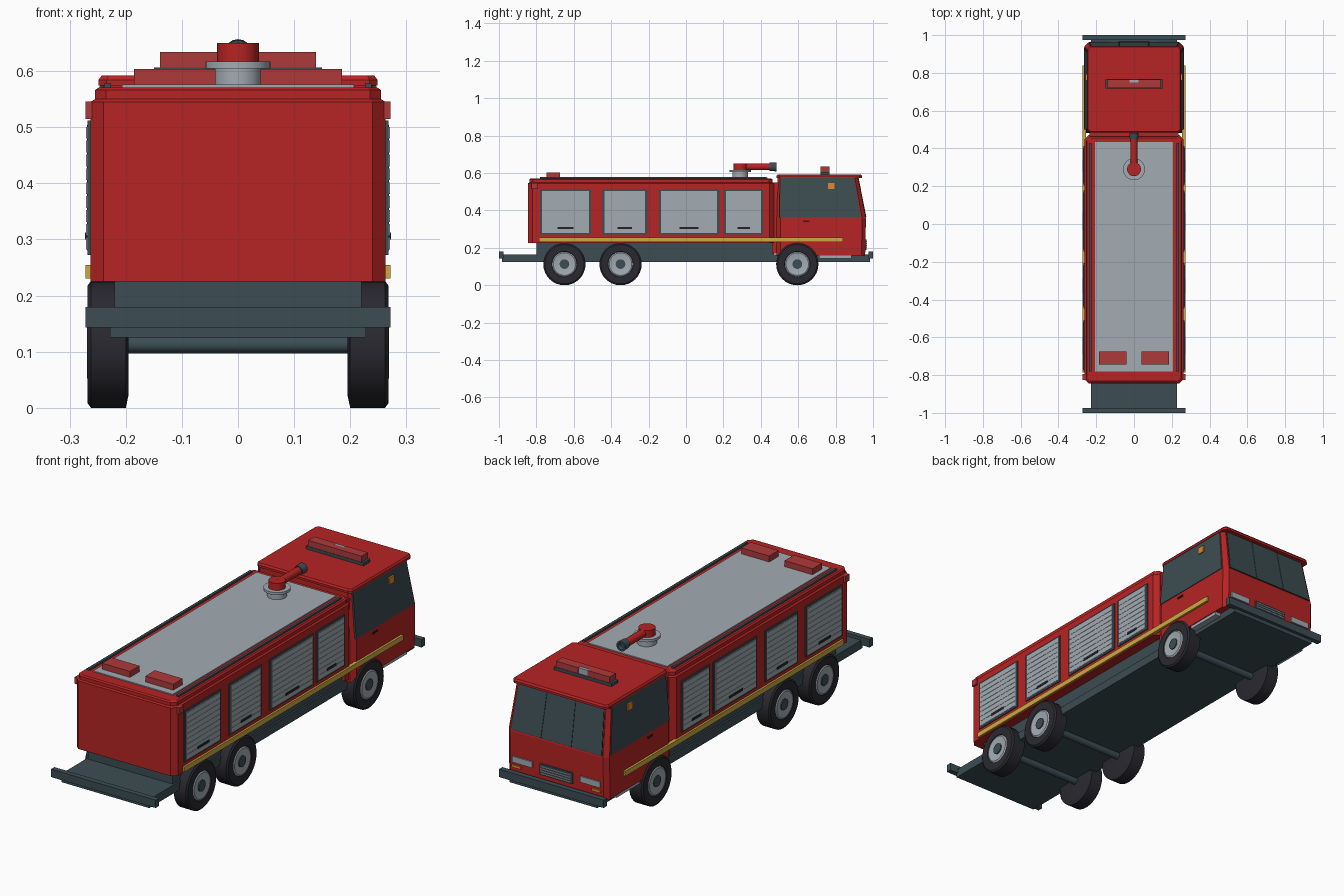
import bpy, bmesh, math
from mathutils import Vector

cube = bpy.data.objects.get("Cube")
if cube:
    bpy.data.objects.remove(cube, do_unlink=True)


def material(name, r, g, b):
    m = bpy.data.materials.new(name)
    m.use_nodes = True
    m.diffuse_color = (r, g, b, 1)
    m.node_tree.nodes["Principled BSDF"].inputs["Base Color"].default_value = (r, g, b, 1)
    return m


RED = material("fire_red", 0.47, 0.017, 0.017)
LAMP = material("lamp_red", 0.42, 0.042, 0.042)
SLATE = material("dark_slate", 0.045, 0.075, 0.088)
GLASS = material("window_glass", 0.045, 0.072, 0.082)
GREY = material("light_grey", 0.36, 0.41, 0.45)
TYRE = material("tyre_rubber", 0.022, 0.022, 0.029)
YELLOW = material("stripe_yellow", 0.62, 0.40, 0.055)
ORANGE = material("marker_orange", 0.75, 0.25, 0.02)
BLACK = material("trim_black", 0.015, 0.018, 0.02)


def loft(name, rings, mat, mirror=False, smooth=False):
    """Skin a list of equal-length point rings and cap both ends."""
    bm = bmesh.new()
    rows = [[bm.verts.new(p) for p in ring] for ring in rings]
    n = len(rows[0])
    for a, b in zip(rows, rows[1:]):
        for i in range(n):
            j = (i + 1) % n
            bm.faces.new((a[i], a[j], b[j], b[i]))
    bm.faces.new(rows[0])
    bm.faces.new(rows[-1])
    bmesh.ops.recalc_face_normals(bm, faces=bm.faces)
    mesh = bpy.data.meshes.new(name)
    bm.to_mesh(mesh)
    bm.free()
    mesh.materials.append(mat)
    ob = bpy.data.objects.new(name, mesh)
    bpy.context.collection.objects.link(ob)
    if smooth:
        bpy.ops.object.select_all(action='DESELECT')
        ob.select_set(True)
        bpy.context.view_layer.objects.active = ob
        bpy.ops.object.shade_smooth_by_angle(angle=math.radians(35))
    if mirror:
        ob.modifiers.new("Mirror", 'MIRROR')
    return ob


def ring(x, y0, y1, z, c):
    """Rectangle centred on x with chamfered corners."""
    return [(-x + c, y0, z), (x - c, y0, z), (x, y0 + c, z), (x, y1 - c, z),
            (x - c, y1, z), (-x + c, y1, z), (-x, y1 - c, z), (-x, y0 + c, z)]


def box(name, xs, ys, zs, mat, mirror=False):
    rings = [[(xs[0], ys[0], z), (xs[1], ys[0], z), (xs[1], ys[1], z), (xs[0], ys[1], z)] for z in zs]
    return loft(name, rings, mat, mirror)


def panel(name, corners, offset, depth, mat, mirror=False):
    """Thin plate on a sloping face, corners counter-clockwise from outside."""
    p = [Vector(c) for c in corners]
    n = (p[1] - p[0]).cross(p[3] - p[0]).normalized()
    return loft(name, [[q + n * (offset - 0.01) for q in p], [q + n * (offset + depth) for q in p]], mat, mirror)


def lathe(name, profile, centre, axis, mat, mirror=False, segs=32):
    """Revolve (radius, height) pairs around an axis through centre."""
    k = "xyz".index(axis)
    u, v, w = Vector(), Vector(), Vector()
    w[k], u[(k + 1) % 3], v[(k + 2) % 3] = 1, 1, 1
    turns = [2 * math.pi * i / segs for i in range(segs)]
    rings = [[Vector(centre) + w * h + (u * math.cos(t) + v * math.sin(t)) * r for t in turns]
             for r, h in profile]
    return loft(name, rings, mat, mirror, smooth=True)


# Chassis and bumpers
box("chassis", (-0.228, 0.228), (-0.985, 0.985), (0.125, 0.165), SLATE)
for label, y in (("rear", -0.9875), ("front", 0.9875)):
    box(label + "_bumper", (-0.272, 0.272), (y - 0.0125, y + 0.0125), (0.143, 0.18), SLATE)

# Wheels and axles
for label, y in (("rear", -0.65), ("middle", -0.35), ("front", 0.595)):
    at = (0, y, 0.113)
    lathe(label + "_axle", [(0.016, -0.2), (0.016, 0.2)], at, "x", SLATE, segs=16)
    lathe(label + "_tyre", [(0.09, 0.195), (0.113, 0.2), (0.113, 0.262), (0.105, 0.268),
                            (0.068, 0.268), (0.064, 0.26)], at, "x", TYRE, True)
    lathe(label + "_hub", [(0.066, 0.25), (0.066, 0.266), (0.06, 0.269), (0.03, 0.264)], at, "x", GREY, True)
    lathe(label + "_hub_cap", [(0.026, 0.25), (0.026, 0.269)], at, "x", SLATE, True, 16)

# Equipment body
loft("equipment_body", [ring(0.263, -0.845, 0.47, 0.225, 0.023), ring(0.263, -0.845, 0.47, 0.545, 0.023),
                        ring(0.255, -0.838, 0.463, 0.55, 0.02), ring(0.255, -0.838, 0.463, 0.566, 0.02),
                        ring(0.248, -0.831, 0.456, 0.571, 0.018)], RED)
box("body_under_tray", (-0.22, 0.22), (-0.8, 0.47), (0.16, 0.228), SLATE)
box("cab_joint", (-0.235, 0.235), (0.46, 0.495), (0.17, 0.55), RED)
box("roof_deck", (-0.207, 0.207), (-0.78, 0.435), (0.565, 0.576), GREY)
box("roof_rail", (0.226, 0.238), (-0.78, 0.43), (0.565, 0.579), SLATE, True)
box("rear_roof_lamp", (0.04, 0.185), (-0.745, -0.675), (0.573, 0.604), LAMP, True)
box("rear_side_marker", (0.26, 0.272), (-0.825, -0.795), (0.515, 0.546), LAMP, True)

# Roller shutters with slats and handles
for i, (a, b) in enumerate(((-0.78, -0.508), (-0.448, -0.207), (-0.145, 0.178), (0.203, 0.413))):
    tag = "_%d" % (i + 1)
    box("shutter_frame" + tag, (0.255, 0.268), (a, b), (0.272, 0.512), SLATE, True)
    box("shutter" + tag, (0.26, 0.2695), (a + 0.011, b - 0.011), (0.28, 0.504), GREY, True)
    for k in range(9):
        z = 0.282 + k * 0.0247
        box("shutter_slat" + tag, (0.262, 0.271), (a + 0.012, b - 0.012), (z, z + 0.021), GREY, True)
    mid, half = (a + b) / 2, min(0.05, (b - a) * 0.16)
    box("shutter_handle" + tag, (0.262, 0.273), (mid - half, mid + half), (0.3, 0.312), BLACK, True)

# Side stripe along body and cab
box("side_stripe", (0.255, 0.272), (-0.785, 0.84), (0.23, 0.254), YELLOW, True)

# Cab: upright lower half, tapered window band, roof slab
loft("cab", [ring(0.262, 0.485, 0.958, 0.158, 0.02), ring(0.262, 0.485, 0.962, 0.355, 0.02),
             ring(0.243, 0.49, 0.918, 0.578, 0.016)], RED)
loft("cab_roof", [ring(0.249, 0.484, 0.942, 0.574, 0.015), ring(0.249, 0.484, 0.942, 0.584, 0.015),
                  ring(0.243, 0.49, 0.936, 0.592, 0.012)], RED)


def side_point(y, z):
    t = (z - 0.355) / 0.223
    return (0.262 - 0.019 * t, y, z)


def front_point(x, z):
    t = (z - 0.355) / 0.223
    return (x * (1 - 0.07 * t), 0.962 - 0.044 * t, z)


panel("side_window", [side_point(0.5, 0.362), side_point(0.934, 0.362),
                      side_point(0.9, 0.574), side_point(0.502, 0.574)], 0, 0.003, GLASS, True)
panel("windscreen_frame", [front_point(0.238, 0.362), front_point(-0.238, 0.362),
                           front_point(-0.238, 0.574), front_point(0.238, 0.574)], 0, 0.002, BLACK)
for x0, x1 in ((-0.236, -0.081), (-0.078, 0.078), (0.081, 0.236)):
    panel("windscreen_pane", [front_point(x1, 0.364), front_point(x0, 0.364),
                              front_point(x0, 0.573), front_point(x1, 0.573)], 0, 0.004, GLASS)

# Cab fittings
box("door_handle", (0.255, 0.266), (0.625, 0.66), (0.337, 0.345), BLACK, True)
box("cab_side_marker", (0.24, 0.256), (0.76, 0.795), (0.515, 0.547), ORANGE, True)
box("cab_step", (0.2, 0.258), (0.71, 0.885), (0.143, 0.159), GREY, True)
box("headlight", (0.125, 0.228), (0.95, 0.966), (0.212, 0.24), GREY, True)
box("indicator", (0.185, 0.23), (0.95, 0.966), (0.188, 0.2), ORANGE, True)
box("grille", (-0.085, 0.085), (0.95, 0.966), (0.192, 0.244), SLATE)
for k in range(4):
    z = 0.199 + k * 0.011
    box("grille_bar", (-0.078, 0.078), (0.955, 0.969), (z, z + 0.004), GREY)

# Roof light bar
box("light_bar_base", (-0.15, 0.15), (0.718, 0.768), (0.588, 0.606), SLATE)
box("light_bar_lamp", (0.025, 0.139), (0.72, 0.766), (0.606, 0.634), LAMP, True)
box("light_bar_centre", (-0.025, 0.025), (0.724, 0.764), (0.606, 0.633), GREY)
box("light_bar_cover", (-0.025, 0.025), (0.72, 0.75), (0.606, 0.634), LAMP)

# Water cannon
lathe("cannon_base", [(0.042, 0.57), (0.042, 0.605), (0.058, 0.605), (0.058, 0.617)], (0, 0.29, 0), "z", GREY)
lathe("cannon_turret", [(0.037, 0.61), (0.037, 0.65)], (0, 0.29, 0), "z", RED, segs=16)
lathe("cannon_barrel", [(0.018, 0.29), (0.018, 0.45)], (0, 0, 0.633), "y", RED, segs=16)
lathe("cannon_nozzle", [(0.022, 0.447), (0.024, 0.483), (0.016, 0.483), (0.014, 0.465)],
      (0, 0, 0.633), "y", SLATE, segs=16)
